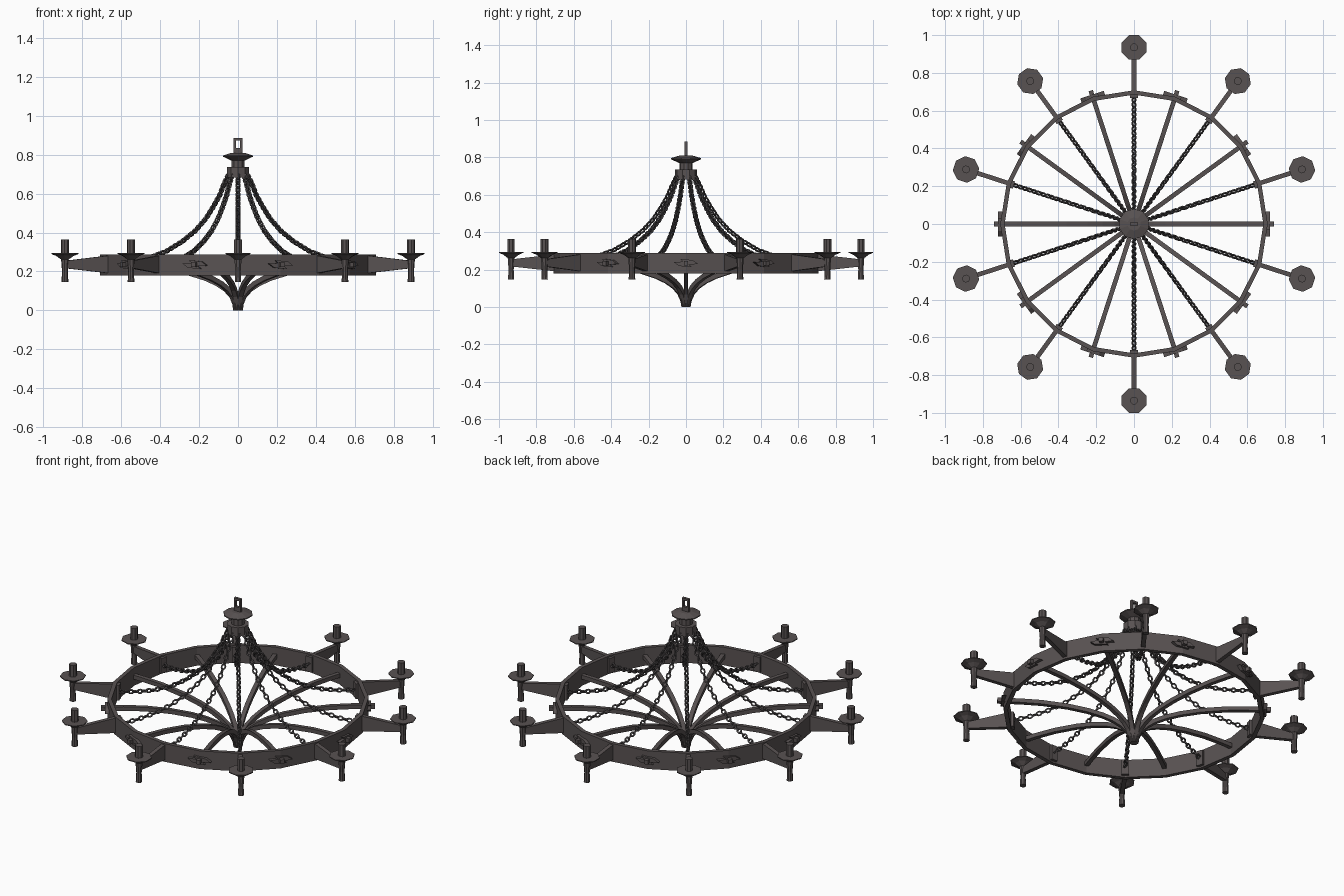
import bpy, bmesh, math
from mathutils import Vector, Matrix

if "Cube" in bpy.data.objects:
    bpy.data.objects.remove(bpy.data.objects["Cube"])

iron = bpy.data.materials.new("dark_iron")
iron.diffuse_color = (0.098, 0.084, 0.084, 1)
iron.use_nodes = True
iron.node_tree.nodes["Principled BSDF"].inputs["Base Color"].default_value = iron.diffuse_color
chain_iron = bpy.data.materials.new("chain_iron")
chain_iron.diffuse_color = (0.075, 0.068, 0.07, 1)
chain_iron.use_nodes = True
chain_iron.node_tree.nodes["Principled BSDF"].inputs["Base Color"].default_value = chain_iron.diffuse_color


def finish(name, bm, mat=iron):
    bmesh.ops.recalc_face_normals(bm, faces=bm.faces[:])
    me = bpy.data.meshes.new(name)
    bm.to_mesh(me)
    bm.free()
    me.materials.append(mat)
    ob = bpy.data.objects.new(name, me)
    bpy.context.collection.objects.link(ob)
    return ob


def radial(ob, start):
    """Ten copies around the z axis; the part is modelled along +x."""
    for k in range(10):
        o = ob if k == 0 else ob.copy()
        if k:
            bpy.context.collection.objects.link(o)
        o.rotation_euler.z = math.radians(start + 36 * k)
    return ob


def lathe(bm, prof, n, cx=0.0, off=0.0, closed=False):
    rings = []
    for r, z in prof:
        rings.append([bm.verts.new((cx + r * math.cos(off + math.tau * i / n),
                                    r * math.sin(off + math.tau * i / n), z)) for i in range(n)])
    pairs = list(zip(rings, rings[1:]))
    if closed:
        pairs.append((rings[-1], rings[0]))
    else:
        bm.faces.new(rings[0])
        bm.faces.new(rings[-1])
    for a, b in pairs:
        for i in range(n):
            j = (i + 1) % n
            bm.faces.new((a[i], a[j], b[j], b[i]))


def box(bm, x0, x1, y0, y1, z0, z1):
    m = Matrix.Translation(((x0 + x1) / 2, (y0 + y1) / 2, (z0 + z1) / 2)) @ \
        Matrix.Diagonal((x1 - x0, y1 - y0, z1 - z0, 1))
    bmesh.ops.create_cube(bm, size=1, matrix=m)


def prism(bm, pts, d):
    """Extrude a closed outline of points by vector d."""
    a = [bm.verts.new(p) for p in pts]
    b = [bm.verts.new(Vector(p) + Vector(d)) for p in pts]
    bm.faces.new(a)
    bm.faces.new(b)
    for i in range(len(a)):
        j = (i + 1) % len(a)
        bm.faces.new((a[i], a[j], b[j], b[i]))


# main hoop
bm = bmesh.new()
lathe(bm, [(0.685, 0.18), (0.708, 0.18), (0.708, 0.288), (0.685, 0.288)], 20, closed=True)
finish("hoop", bm)

# curved ribs: square bar swept from the bottom point out through the hoop
path = [(0.01, 0.0), (0.016, 0.035), (0.035, 0.075), (0.065, 0.108), (0.11, 0.138), (0.17, 0.165),
        (0.25, 0.19), (0.36, 0.213), (0.5, 0.23), (0.62, 0.235), (0.742, 0.235)]
bm = bmesh.new()
secs = []
for i, (x, z) in enumerate(path):
    a, b = path[max(i - 1, 0)], path[min(i + 1, len(path) - 1)]
    t = Vector((b[0] - a[0], b[1] - a[1])).normalized()
    if i == 0:
        t = Vector((0, 1))
    n = Vector((-t.y, t.x)) * 0.012
    secs.append([bm.verts.new((x + s * n.x, y, z + s * n.y))
                 for s, y in ((1, -.012), (1, .012), (-1, .012), (-1, -.012))])
for a, b in zip(secs, secs[1:]):
    for i in range(4):
        j = (i + 1) % 4
        bm.faces.new((a[i], a[j], b[j], b[i]))
bm.faces.new(secs[0])
bm.faces.new(secs[-1])
radial(finish("rib", bm), 0)

# S-shaped ornament around each rib end
half = [(-.065, .005), (-.038, -.015), (0, -.02), (.032, -.022), (.016, -.008)]
outline = half + [(-y, -z) for y, z in half]
bm = bmesh.new()
prism(bm, [(0.69, y, 0.235 + z) for y, z in outline], (0.03, 0, 0))
radial(finish("scroll_ornament", bm), 0)

# tapered arms
bm = bmesh.new()
prism(bm, [(0.69, -.012, 0.19), (0.935, -.012, 0.217), (0.935, -.012, 0.255), (0.69, -.012, 0.283)],
      (0, 0.024, 0))
radial(finish("arm", bm), 18)

# inner brackets holding the chain ends
bm = bmesh.new()
box(bm, 0.668, 0.69, -0.02, 0.02, 0.19, 0.28)
radial(finish("bracket", bm), 18)

# candle cup: post, drip dish and candle tube
bm = bmesh.new()
lathe(bm, [(0.018, 0.146), (0.015, 0.2), (0.02, 0.265)], 8, 0.935, math.pi / 8)
radial(finish("cup_post", bm), 18)
bm = bmesh.new()
lathe(bm, [(0.02, 0.262), (0.045, 0.28), (0.0704, 0.29), (0.0704, 0.295)], 8, 0.935, math.pi / 8)
radial(finish("drip_dish", bm), 18)
bm = bmesh.new()
lathe(bm, [(0.021, 0.285), (0.021, 0.365)], 8, 0.935, math.pi / 8)
radial(finish("candle_tube", bm), 18)

# top hub, canopy dish and hanging loop
bm = bmesh.new()
lathe(bm, [(0.06, 0.683), (0.06, 0.736)], 10, off=math.pi / 10)
lathe(bm, [(0.036, 0.73), (0.036, 0.775)], 10, off=math.pi / 10)
finish("top_hub", bm)
bm = bmesh.new()
lathe(bm, [(0.036, 0.77), (0.081, 0.79), (0.081, 0.796), (0.035, 0.81)], 10, off=math.pi / 10)
finish("canopy_dish", bm)
bm = bmesh.new()
box(bm, -.022, -.011, -.008, .008, 0.80, 0.886)
box(bm, .011, .022, -.008, .008, 0.80, 0.886)
box(bm, -.012, .012, -.008, .008, 0.80, 0.835)
box(bm, -.012, .012, -.008, .008, 0.873, 0.886)
finish("hanging_loop", bm)

# sagging chains: links spaced evenly along a curve, alternately turned
chain = [Vector((x, 0, z)) for x, z in [
    (0.05, 0.70), (0.075, 0.65), (0.1, 0.59), (0.135, 0.53), (0.175, 0.47), (0.23, 0.41),
    (0.30, 0.355), (0.385, 0.305), (0.48, 0.27), (0.575, 0.248), (0.67, 0.236)]]
seg = [(b - a).length for a, b in zip(chain, chain[1:])]
total = sum(seg)
COUNT = 32
bm = bmesh.new()
for k in range(COUNT):
    d = total * (k + 0.5) / COUNT
    i = 0
    while d > seg[i] and i < len(seg) - 1:
        d -= seg[i]
        i += 1
    t = (chain[i + 1] - chain[i]).normalized()
    pos = chain[i] + t * d
    roll = math.radians(45 + 90 * (k % 2))
    y, up = Vector((0, 1, 0)), t.cross(Vector((0, 1, 0)))
    side = y * math.cos(roll) + up * math.sin(roll)
    nor = t.cross(side)
    rings = []
    for u in range(8):
        a = math.tau * (u + 0.5) / 8
        rings.append([])
        for v in range(4):
            c = math.tau * (v + 0.5) / 4
            w = 0.0055 * math.cos(c)
            rings[-1].append(bm.verts.new(pos + t * math.cos(a) * (0.015 + w)
                                          + side * math.sin(a) * (0.0105 + w)
                                          + nor * 0.0055 * math.sin(c)))
    for u in range(8):
        for v in range(4):
            p, q = rings[u], rings[(u + 1) % 8]
            bm.faces.new((p[v], p[(v + 1) % 4], q[(v + 1) % 4], q[v]))
radial(finish("chain", bm, chain_iron), 18)
